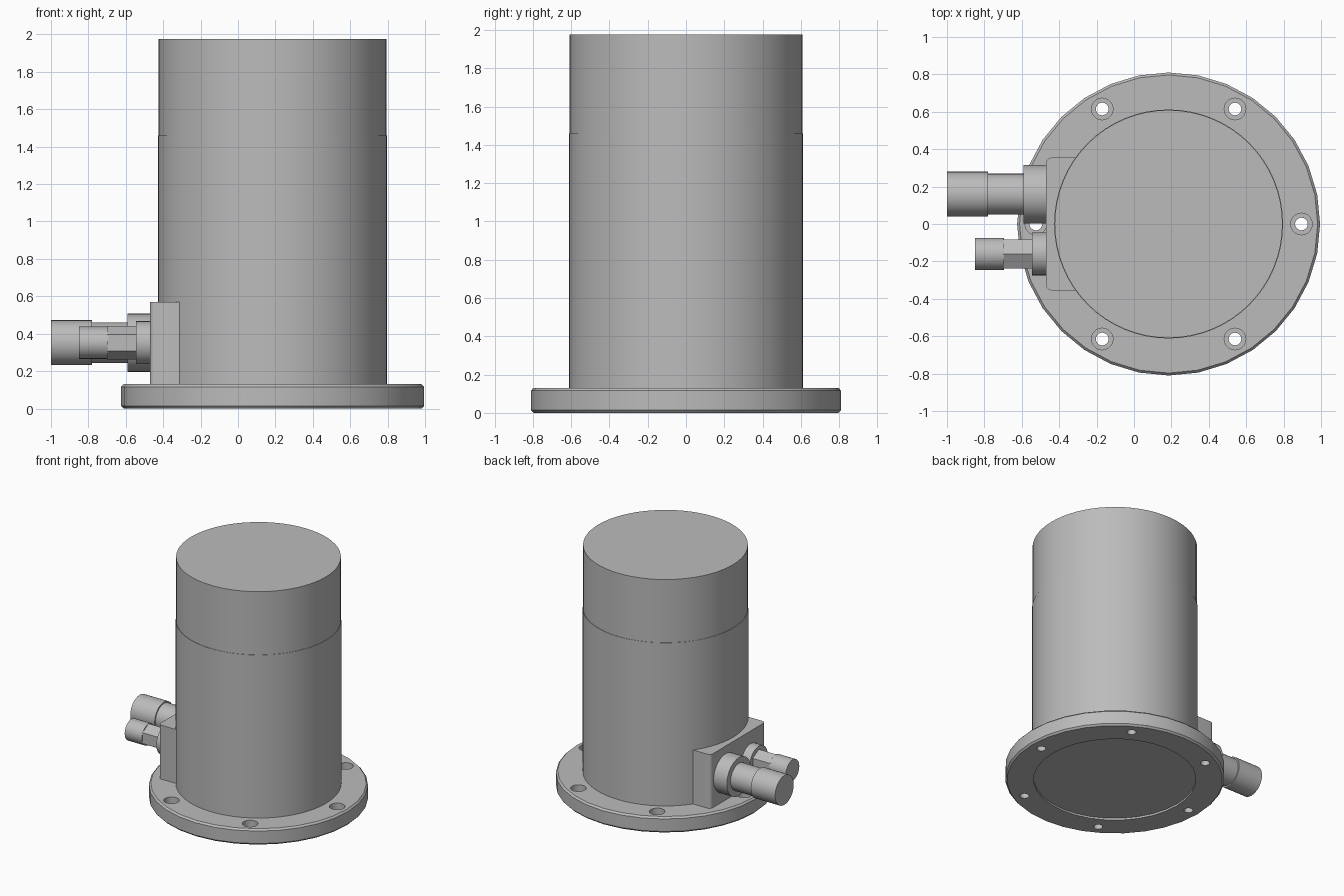
import bpy, bmesh, math
from mathutils import Matrix, Vector

cube = bpy.data.objects.get("Cube")
if cube:
    bpy.data.objects.remove(cube, do_unlink=True)

metal = bpy.data.materials.new("light grey metal")
metal.use_nodes = True
GREY = (0.5, 0.5, 0.5, 1)
metal.diffuse_color = GREY
metal.node_tree.nodes["Principled BSDF"].inputs["Base Color"].default_value = GREY

AXIS_X = 0.185                       # housing axis
TO_LEFT = Matrix.Rotation(-math.pi / 2, 4, "Y")   # z axis -> -x axis


def finish(name, bm):
    bmesh.ops.recalc_face_normals(bm, faces=bm.faces)
    mesh = bpy.data.meshes.new(name)
    bm.to_mesh(mesh)
    bm.free()
    mesh.materials.append(metal)
    obj = bpy.data.objects.new(name, mesh)
    bpy.context.collection.objects.link(obj)
    return obj


def lathe(bm, profile, sides, matrix, closed=False):
    """Revolve (radius, height) points; cap the ends, or close into a ring."""
    rings = []
    for r, h in profile:
        angles = [math.tau * i / sides for i in range(sides)]
        rings.append([bm.verts.new(matrix @ Vector((r * math.cos(a), r * math.sin(a), h)))
                      for a in angles])
    pairs = list(zip(rings, rings[1:]))
    if closed:
        pairs.append((rings[-1], rings[0]))
    else:
        bm.faces.new(rings[0])
        bm.faces.new(rings[-1])
    for a, b in pairs:
        for i in range(sides):
            j = (i + 1) % sides
            bm.faces.new((a[i], a[j], b[j], b[i]))


def turned(name, profile, sides, matrix, closed=False):
    bm = bmesh.new()
    lathe(bm, profile, sides, matrix, closed)
    return finish(name, bm)


def smooth(obj):
    bpy.ops.object.select_all(action="DESELECT")
    obj.select_set(True)
    bpy.context.view_layer.objects.active = obj
    bpy.ops.object.shade_smooth_by_angle(angle=math.radians(30))


centre = Matrix.Translation((AXIS_X, 0, 0))

# Housing: tall can with a hair-thin step, recessed slightly underneath
housing = turned("housing", [(0.612, 0.015), (0.612, 1.46), (0.609, 1.46), (0.609, 1.975)],
                 64, centre)

# Mounting flange with chamfered rims
flange = turned("flange", [(0.6, 0), (0.797, 0), (0.81, 0.014), (0.81, 0.116),
                           (0.797, 0.13), (0.6, 0.13)], 32, centre, closed=True)

# Six counterbored bolt holes
bm = bmesh.new()
for k in range(6):
    a = k * math.pi / 3
    place = Matrix.Translation((AXIS_X + 0.71 * math.cos(a), 0.71 * math.sin(a), 0))
    lathe(bm, [(0.034, -0.1), (0.034, 0.06), (0.058, 0.06), (0.058, 0.2)], 20, place)
cutter = finish("bolt_hole_cutter", bm)
cutter.hide_render = True
bpy.context.view_layer.objects.active = flange
cut = flange.modifiers.new("bolt holes", "BOOLEAN")
cut.operation = "DIFFERENCE"
cut.solver = "EXACT"
cut.object = cutter
bpy.ops.object.modifier_apply(modifier=cut.name)
bpy.data.objects.remove(cutter, do_unlink=True)

# Connector block with rounded outer vertical edges
bm = bmesh.new()
bmesh.ops.create_cube(bm, size=1, matrix=Matrix.Translation((-0.335, 0, 0.35))
                      @ Matrix.Diagonal((0.27, 0.71, 0.44, 1)))
corners = [e for e in bm.edges
           if all(v.co.x < -0.4 for v in e.verts)
           and abs(e.verts[0].co.z - e.verts[1].co.z) > 0.1]
bmesh.ops.bevel(bm, geom=corners, offset=0.03, segments=5, profile=0.5, affect="EDGES")
block = finish("connector_block", bm)

# Large connector: collar, neck and plug
large_axis = Matrix.Translation((-0.46, 0.16, 0.352)) @ TO_LEFT
large = turned("large_connector", [(0.156, 0), (0.156, 0.13), (0.109, 0.13), (0.109, 0.32),
                                   (0.12, 0.32), (0.12, 0.54)], 32, large_axis)

# Small connector: collar, hexagonal neck and plug
small_axis = Matrix.Translation((-0.46, -0.16, 0.352)) @ TO_LEFT
collar = turned("small_collar", [(0.115, 0), (0.115, 0.085)], 32, small_axis)
neck = turned("small_hex_neck", [(0.089, 0.08), (0.089, 0.24)], 6, small_axis)
plug = turned("small_plug", [(0.086, 0.235), (0.086, 0.39)], 32, small_axis)

for part in (housing, flange, block, large, collar, neck, plug):
    smooth(part)
